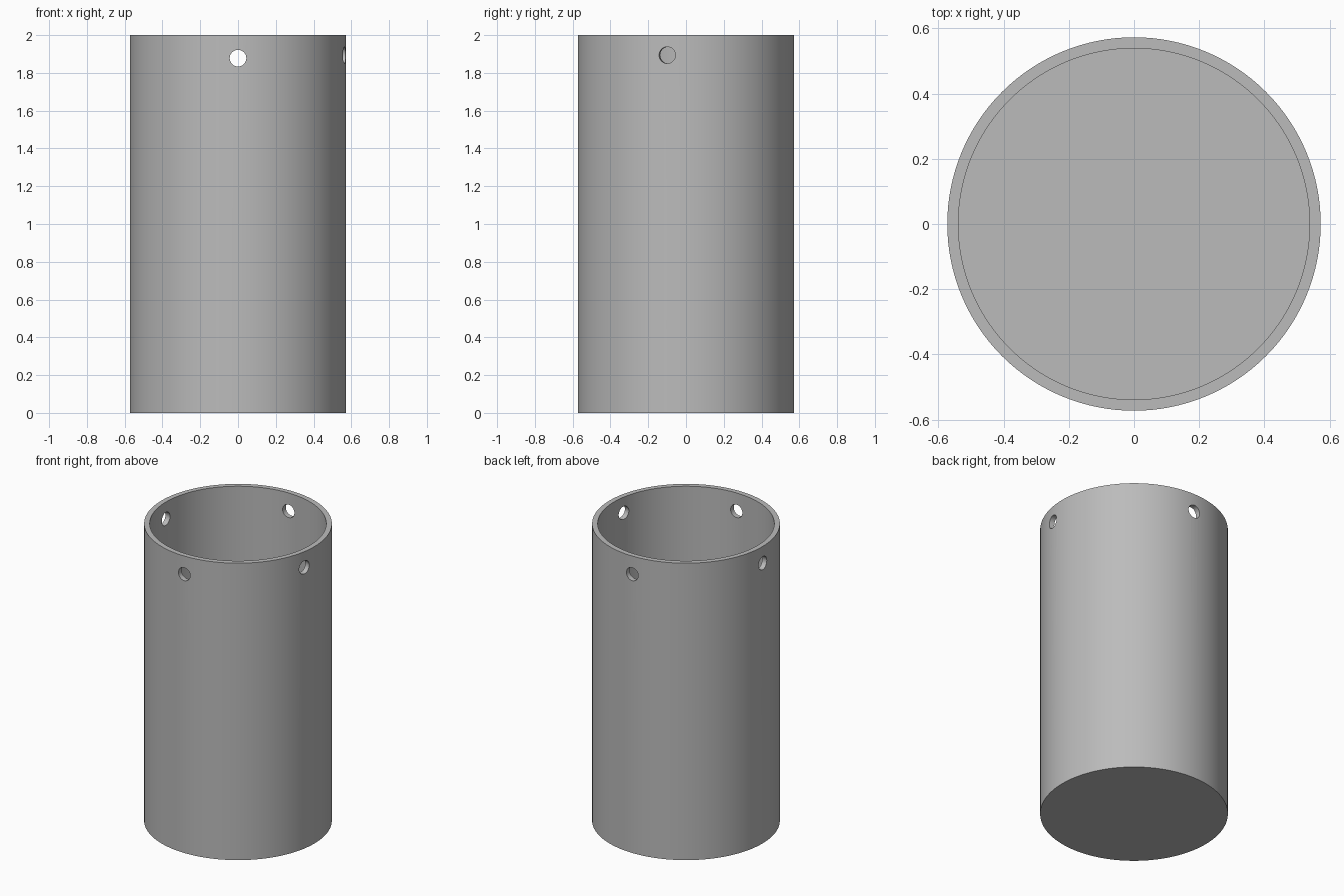
import bpy
from math import radians, cos, sin, pi

if "Cube" in bpy.data.objects:
    bpy.data.objects.remove(bpy.data.objects["Cube"])

HEIGHT, OUTER, INNER, FLOOR = 2.0, 0.573, 0.539, 0.034
HOLE_RADIUS = 0.044

# Plain grey material
grey = bpy.data.materials.new("plain grey")
grey.use_nodes = True
colour = (0.5, 0.5, 0.5, 1)
grey.diffuse_color = colour
grey.node_tree.nodes["Principled BSDF"].inputs["Base Color"].default_value = colour


def cylinder(name, radius, depth, location, sides, rotation=(0, 0, 0)):
    bpy.ops.mesh.primitive_cylinder_add(vertices=sides, radius=radius, depth=depth,
                                        location=location, rotation=rotation)
    obj = bpy.context.object
    obj.name = name
    obj.data.materials.append(grey)
    return obj


def cut(target, cutter):
    cutter.hide_render = True
    mod = target.modifiers.new("cut", 'BOOLEAN')
    mod.operation, mod.solver, mod.object = 'DIFFERENCE', 'EXACT', cutter
    bpy.context.view_layer.objects.active = target
    bpy.ops.object.modifier_apply(modifier=mod.name)
    bpy.data.objects.remove(cutter)


# Cup body, hollowed from the top down to a thin floor
body = cylinder("cup_body", OUTER, HEIGHT, (0, 0, HEIGHT / 2), 128)
cut(body, cylinder("hollow_cutter", INNER, HEIGHT, (0, 0, HEIGHT / 2 + FLOOR), 128))

# Four radial holes under the rim: direction in degrees, height
for angle, z in ((-90, 1.878), (90, 1.878), (-10, 1.894), (180, 1.887)):
    a = radians(angle)
    middle = (OUTER * cos(a), OUTER * sin(a), z)
    cut(body, cylinder("hole_cutter", HOLE_RADIUS, 0.3, middle, 32, (0, pi / 2, a)))

# Smooth walls with crisp rims
bpy.ops.object.select_all(action='DESELECT')
body.select_set(True)
bpy.context.view_layer.objects.active = body
bpy.ops.object.shade_smooth_by_angle(angle=radians(30))
